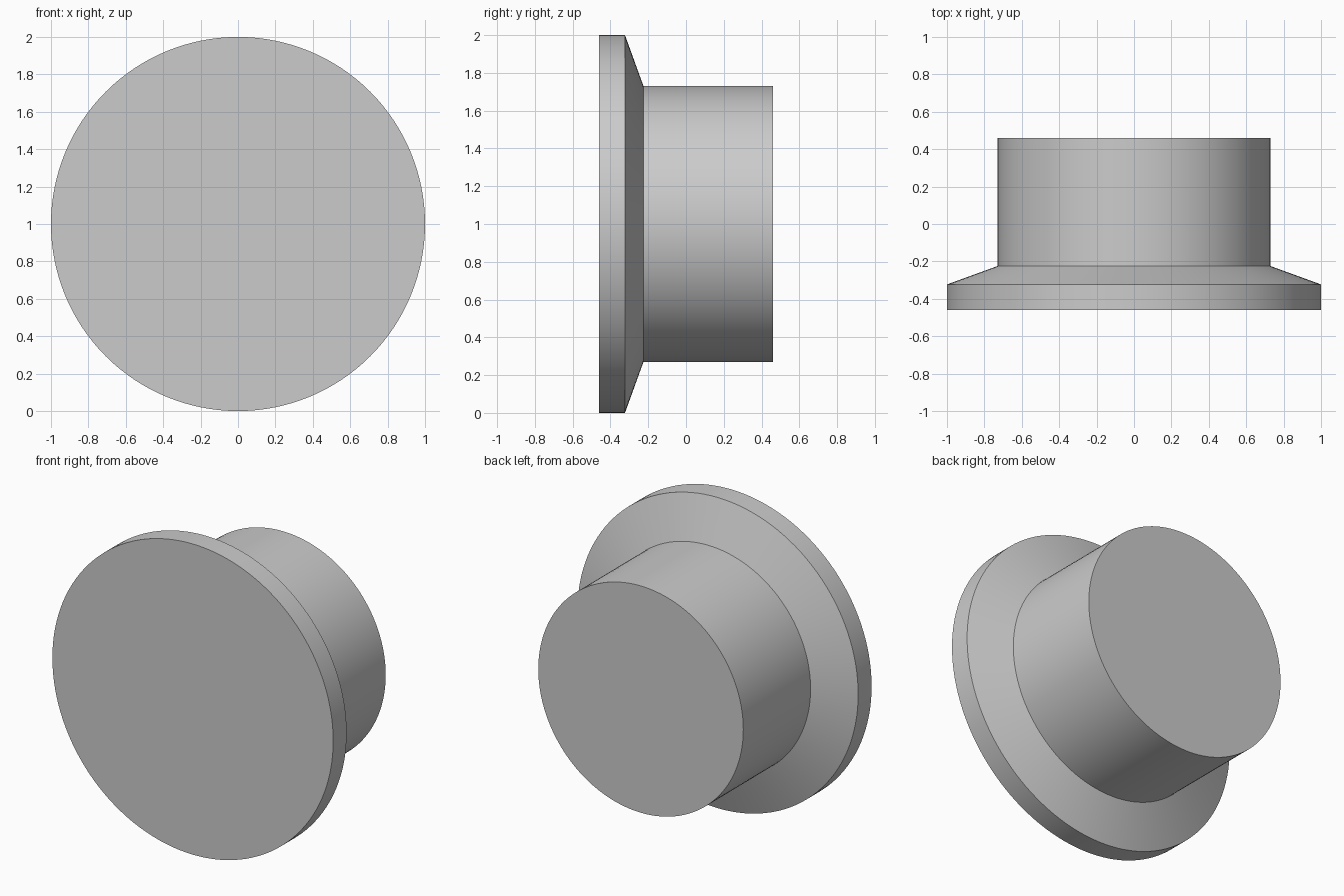
import bpy
import bmesh
from math import cos, sin, tau, radians

cube = bpy.data.objects.get("Cube")
if cube:
    bpy.data.objects.remove(cube, do_unlink=True)

SEGMENTS = 128
CENTRE_Z = 1.0

# Plain grey material
grey = bpy.data.materials.new("plain_grey")
grey.use_nodes = True
colour = (0.6, 0.6, 0.6, 1.0)
grey.diffuse_color = colour
grey.node_tree.nodes["Principled BSDF"].inputs["Base Color"].default_value = colour


def lathe(name, profile):
    """Closed solid turned about the y axis from (y, radius) points."""
    bm = bmesh.new()
    rings = [
        [bm.verts.new((r * cos(tau * i / SEGMENTS), y, CENTRE_Z + r * sin(tau * i / SEGMENTS)))
         for i in range(SEGMENTS)]
        for y, r in profile
    ]
    for a, b in zip(rings, rings[1:]):
        for i in range(SEGMENTS):
            j = (i + 1) % SEGMENTS
            bm.faces.new((a[i], a[j], b[j], b[i]))
    bm.faces.new(rings[0])
    bm.faces.new(rings[-1])
    bmesh.ops.recalc_face_normals(bm, faces=bm.faces)
    mesh = bpy.data.meshes.new(name)
    bm.to_mesh(mesh)
    bm.free()
    mesh.materials.append(grey)
    obj = bpy.data.objects.new(name, mesh)
    bpy.context.collection.objects.link(obj)
    return obj


# Flat disc rim, sloped shoulder and straight barrel in one turned solid
plug = lathe("flanged_plug", [(-0.46, 1.0), (-0.323, 1.0), (-0.225, 0.73), (0.46, 0.73)])

bpy.ops.object.select_all(action="DESELECT")
plug.select_set(True)
bpy.context.view_layer.objects.active = plug
bpy.ops.object.shade_smooth_by_angle(angle=radians(30))
